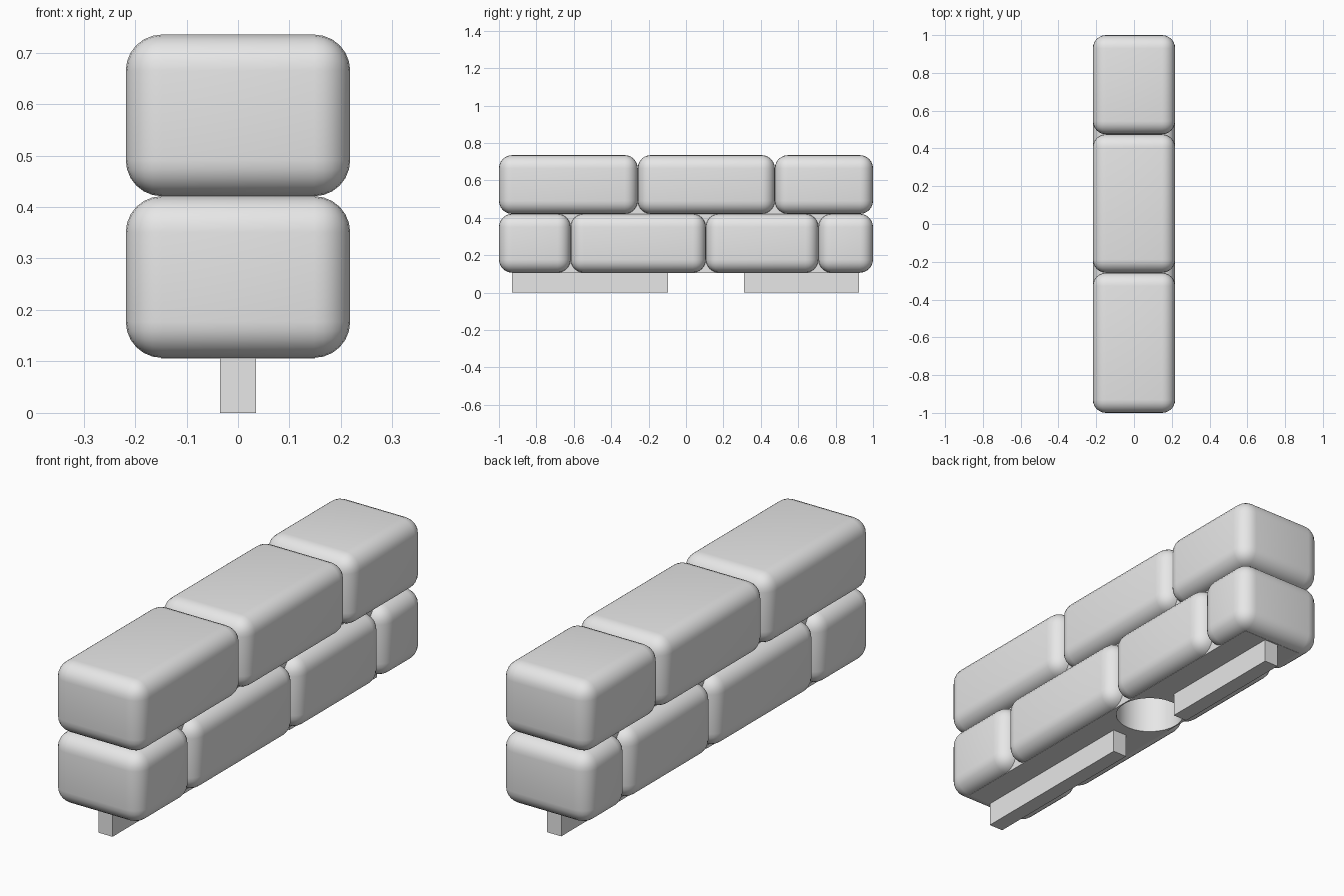
import bpy
import math

if "Cube" in bpy.data.objects:
    bpy.data.objects.remove(bpy.data.objects["Cube"], do_unlink=True)

stone = bpy.data.materials.new("light_grey_stone")
stone.use_nodes = True
stone.diffuse_color = (0.8, 0.8, 0.8, 1)
stone.node_tree.nodes["Principled BSDF"].inputs["Base Color"].default_value = (0.8, 0.8, 0.8, 1)

BOTTOM, MIDDLE, TOP = 0.107, 0.421, 0.735
SOCKET_Y = 0.106

# Cutter for the round socket in the underside
bpy.ops.mesh.primitive_cylinder_add(vertices=48, radius=0.145, depth=0.4,
                                    location=(0, SOCKET_Y, 0.21))
socket = bpy.context.object
socket.name = "socket_cutter"
socket.hide_render = True
socket.hide_set(True)


def block(name, half_width, y0, y1, z0, z1, radius=0, cut=False):
    """Box between the given limits, optionally rounded and drilled."""
    bpy.ops.mesh.primitive_cube_add(size=1, location=(0, (y0 + y1) / 2, (z0 + z1) / 2))
    obj = bpy.context.object
    obj.name = name
    obj.scale = (2 * half_width, y1 - y0, z1 - z0)
    bpy.ops.object.transform_apply(location=False, rotation=False, scale=True)
    obj.data.materials.append(stone)
    if radius:
        bevel = obj.modifiers.new("rounding", "BEVEL")
        bevel.width = radius
        bevel.segments = 6
    if cut:
        drill = obj.modifiers.new("socket", "BOOLEAN")
        drill.operation = "DIFFERENCE"
        drill.solver = "EXACT"
        drill.object = socket
    for modifier in list(obj.modifiers):
        bpy.ops.object.modifier_apply(modifier=modifier.name)
    if radius or cut:
        bpy.ops.object.shade_smooth_by_angle(angle=math.radians(35))
    return obj


def course(name, seams, z0, z1, drilled=()):
    """Row of rounded bricks meeting at the seams."""
    for i, (y0, y1) in enumerate(zip(seams, seams[1:])):
        block(f"{name}_brick_{i + 1}", 0.218, y0, y1, z0, z1, 0.07, i in drilled)


# Two staggered courses of rounded bricks
course("lower", (-1, -0.617, 0.106, 0.708, 1), BOTTOM, MIDDLE, drilled=(1, 2))
course("upper", (-1, -0.258, 0.475, 1), MIDDLE, TOP)

# Inner core closing the gaps between bricks
block("core", 0.15, -0.93, 0.93, BOTTOM - 0.001, TOP - 0.07, cut=True)

# Tongues under the wall
block("front_tongue", 0.035, -0.93, -0.095, 0, BOTTOM + 0.01)
block("back_tongue", 0.035, 0.31, 0.925, 0, BOTTOM + 0.01)

bpy.data.objects.remove(socket, do_unlink=True)
